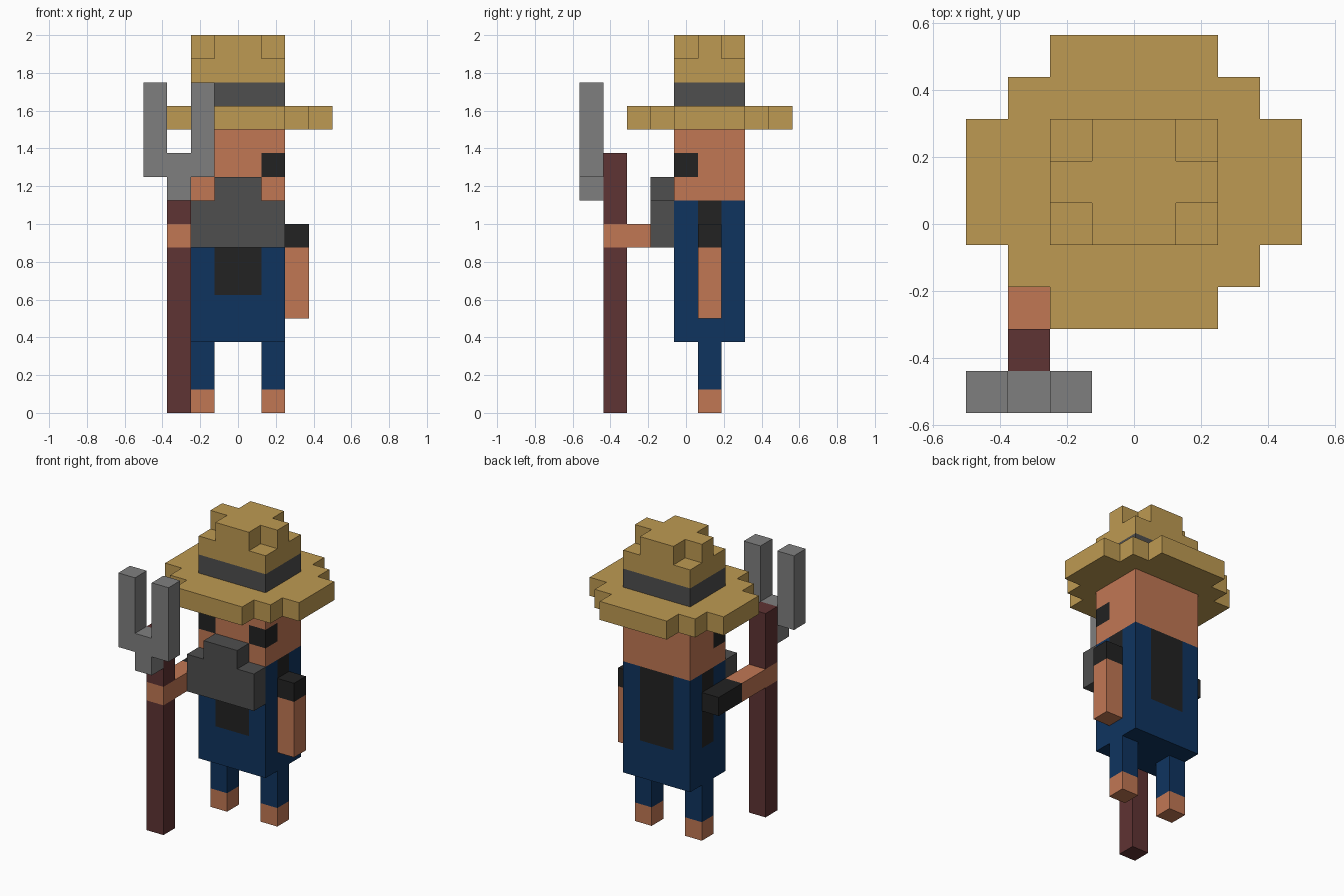
import bpy
import bmesh
from mathutils import Vector

cube = bpy.data.objects.get("Cube")
if cube:
    bpy.data.objects.remove(cube, do_unlink=True)

# All parts are laid out on a block grid; one block is 0.125 units
UNIT = 0.125
OFFSET = Vector((0, -0.0625, 0))


def material(name, rgb):
    """Flat material from an sRGB 0-255 colour."""
    lin = []
    for v in rgb:
        c = v / 255
        lin.append(c / 12.92 if c <= 0.04045 else ((c + 0.055) / 1.055) ** 2.4)
    colour = (*lin, 1)
    mat = bpy.data.materials.new(name)
    mat.use_nodes = True
    mat.diffuse_color = colour
    bsdf = next(n for n in mat.node_tree.nodes if n.type == 'BSDF_PRINCIPLED')
    bsdf.inputs["Base Color"].default_value = colour
    bsdf.inputs["Roughness"].default_value = 0.9
    return mat


straw = material("straw", (190, 154, 82))
charcoal = material("charcoal", (78, 78, 78))
skin = material("skin", (193, 119, 84))
black = material("black", (34, 34, 34))
blue = material("denim_blue", (15, 52, 95))
wood = material("dark_wood", (95, 51, 51))
steel = material("steel", (127, 127, 127))


def prism(name, outline, lo, hi, mats, axis='z', cuts=(), rule=None):
    """Extrude an outline along z or y, cut it, and colour faces by rule."""
    bm = bmesh.new()

    def place(a, b, d):
        return (a, b, d) if axis == 'z' else (a, d, b)

    face = bm.faces.new([bm.verts.new(place(a, b, lo)) for a, b in outline])
    ext = bmesh.ops.extrude_face_region(bm, geom=[face], use_keep_orig=True)
    verts = [g for g in ext["geom"] if isinstance(g, bmesh.types.BMVert)]
    bmesh.ops.translate(bm, verts=verts, vec=place(0, 0, hi - lo))
    bmesh.ops.recalc_face_normals(bm, faces=bm.faces)
    for index, value in cuts:
        co, no = Vector(), Vector()
        co[index], no[index] = value, 1
        bmesh.ops.bisect_plane(bm, geom=bm.verts[:] + bm.edges[:] + bm.faces[:],
                               dist=1e-4, plane_co=co, plane_no=no)
    bm.normal_update()
    if rule:
        for f in bm.faces:
            f.material_index = int(rule(f.calc_center_median(), f.normal))
    for v in bm.verts:
        v.co = v.co * UNIT + OFFSET
    mesh = bpy.data.meshes.new(name)
    bm.to_mesh(mesh)
    bm.free()
    for m in mats:
        mesh.materials.append(m)
    obj = bpy.data.objects.new(name, mesh)
    bpy.context.collection.objects.link(obj)
    return obj


def box(name, x, y, z, mats, cuts=(), rule=None):
    outline = [(x[0], y[0]), (x[1], y[0]), (x[1], y[1]), (x[0], y[1])]
    return prism(name, outline, *z, mats, cuts=cuts, rule=rule)


def four_way(quarter, cy):
    """Mirror a quarter outline around the hat centre."""
    right = quarter + [(x, -y) for x, y in reversed(quarter)]
    full = right + [(-x, y) for x, y in reversed(right)]
    return [(x, y + cy) for x, y in full]


X, Y, Z = 0, 1, 2

# Torso with dark shirt panels on front, back and sides
box("torso", (-2, 2), (0, 3), (3, 9), [blue, black],
    cuts=[(X, -1), (X, 1), (Y, 1), (Y, 2), (Z, 5)],
    rule=lambda c, n: c.z > 5 and (
        (abs(n.y) > 0.5 and abs(c.x) < 1) or (abs(n.x) > 0.5 and 1 < c.y < 2)))

# Head with eyes wrapping around the front corners
box("head", (-2, 2), (0, 3), (9, 12), [skin, black],
    cuts=[(X, -1), (X, 1), (Y, 1), (Z, 10), (Z, 11)],
    rule=lambda c, n: 10 < c.z < 11 and abs(n.z) < 0.5 and abs(c.x) > 1 and c.y < 1)

# Beard
prism("beard", [(-2, 7), (2, 7), (2, 9), (1, 9), (1, 10), (-1, 10), (-1, 9), (-2, 9)],
      -1, 0, [charcoal], axis='y')

# Legs with bare feet
for side, x in (("left", 1), ("right", -2)):
    box(side + "_leg", (x, x + 1), (1, 2), (0, 3), [blue, skin],
        cuts=[(Z, 1)], rule=lambda c, n: c.z < 1)

# Hanging left arm and forward-reaching right arm, with short sleeves
box("left_arm", (2, 3), (1, 2), (4, 8), [skin, black],
    cuts=[(Z, 7)], rule=lambda c, n: c.z > 7)
box("right_arm", (-3, -2), (-3, 2), (7, 8), [skin, black],
    cuts=[(Y, 0)], rule=lambda c, n: c.y > 0)

# Pitchfork: shaft below and above the hand, and the two-pronged head
box("fork_shaft_lower", (-3, -2), (-3, -2), (0, 7), [wood])
box("fork_shaft_upper", (-3, -2), (-3, -2), (8, 11), [wood])
prism("fork_head", [(-3, 9), (-2, 9), (-2, 10), (-1, 10), (-1, 14), (-2, 14),
                    (-2, 11), (-3, 11), (-3, 14), (-4, 14), (-4, 10), (-3, 10)],
      -4, -3, [steel], axis='y')

# Straw hat: stepped brim, band, crown and notched top
brim = [(2, 3.5), (2, 2.5), (3, 2.5), (3, 1.5), (4, 1.5)]
prism("hat_brim", four_way(brim, 1.5), 12, 13, [straw])
box("hat_band", (-2, 2), (0, 3), (13, 14), [charcoal])
box("hat_crown", (-2, 2), (0, 3), (14, 15), [straw])
prism("hat_top", four_way([(1, 1.5), (1, 0.5), (2, 0.5)], 1.5), 15, 16, [straw])
